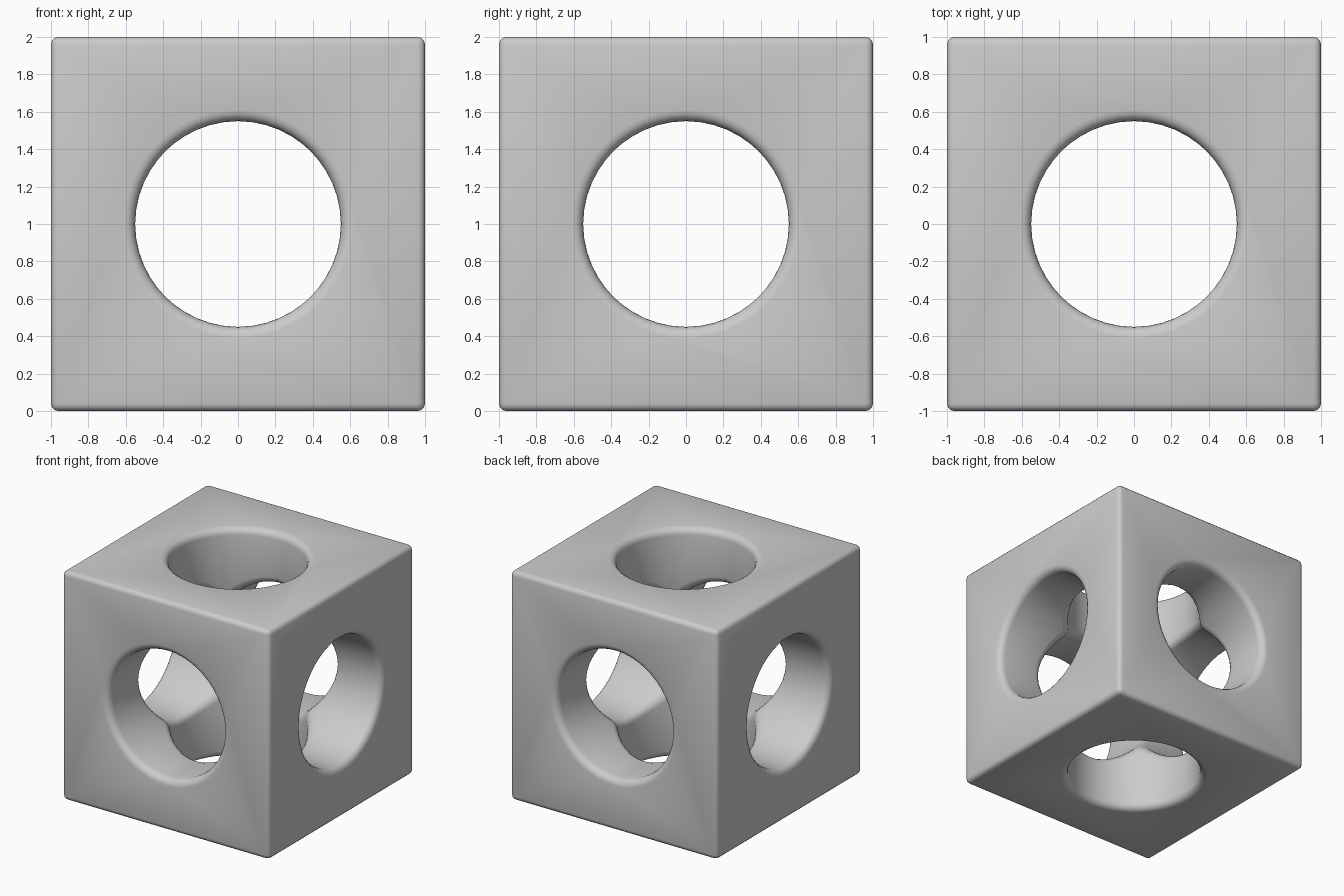
import bpy, bmesh, math

if "Cube" in bpy.data.objects:
    bpy.data.objects.remove(bpy.data.objects["Cube"])

R = 0.55      # hole radius
SIDES = 48    # multiple of 8, so crossing holes share vertices

# Solid cube standing on the ground
bpy.ops.mesh.primitive_cube_add(size=2, location=(0, 0, 1))
cube = bpy.context.object
cube.name = "pierced_cube"

# Three crossing round holes
for name, rot in (("hole_z", (0, 0, 0)),
                  ("hole_x", (0, math.pi / 2, 0)),
                  ("hole_y", (math.pi / 2, 0, 0))):
    bpy.ops.mesh.primitive_cylinder_add(vertices=SIDES, radius=R, depth=3,
                                        location=(0, 0, 1), rotation=rot)
    cutter = bpy.context.object
    cutter.name = name
    bpy.context.view_layer.objects.active = cube
    mod = cube.modifiers.new(name, 'BOOLEAN')
    mod.object = cutter
    mod.operation = 'DIFFERENCE'
    mod.solver = 'EXACT'
    bpy.ops.object.modifier_apply(modifier=name)
    bpy.data.objects.remove(cutter, do_unlink=True)

# Round the hole rims and inner ridges, then the outer cube edges
bm = bmesh.new()
bm.from_mesh(cube.data)
bmesh.ops.remove_doubles(bm, verts=bm.verts, dist=0.002)


def on_outer_edge(e):
    return all(sum(abs(c) > 0.999 for c in v.co) >= 2 for v in e.verts)


def round_edges(outer, width, segments):
    sharp = [e for e in bm.edges if len(e.link_faces) == 2
             and e.calc_face_angle(0) > math.radians(35)
             and on_outer_edge(e) == outer]
    bmesh.ops.bevel(bm, geom=sharp, offset=width, offset_type='OFFSET',
                    segments=segments, profile=0.5, affect='EDGES',
                    clamp_overlap=True)


round_edges(False, 0.06, 4)
round_edges(True, 0.04, 3)
bm.to_mesh(cube.data)
bm.free()

# Smooth shading
bpy.ops.object.select_all(action='DESELECT')
cube.select_set(True)
bpy.context.view_layer.objects.active = cube
bpy.ops.object.shade_smooth_by_angle(angle=math.radians(40))
